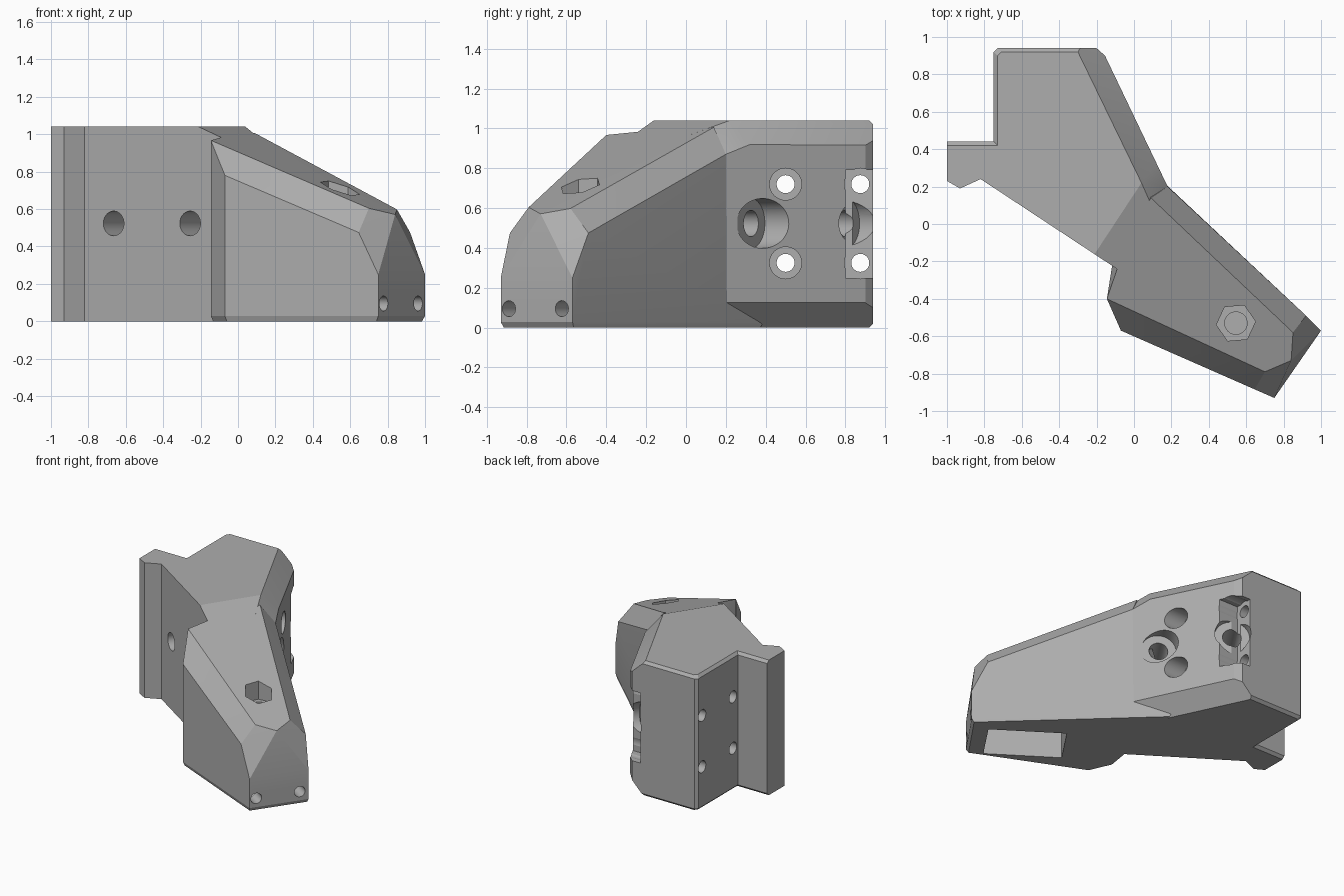
import bpy, bmesh, math
from mathutils import Vector

if "Cube" in bpy.data.objects:
    bpy.data.objects.remove(bpy.data.objects["Cube"])

grey = bpy.data.materials.new("plain grey")
grey.use_nodes = True
grey.diffuse_color = (0.42, 0.42, 0.42, 1)
grey.node_tree.nodes["Principled BSDF"].inputs["Base Color"].default_value = grey.diffuse_color

AXIS = Vector((0.83, -0.558, 0)).normalized()    # along the arm
CROSS = Vector((0.558, 0.83, 0)).normalized()    # across the arm
UP = Vector((0, 0, 1))


def make_object(name, bm):
    bmesh.ops.recalc_face_normals(bm, faces=bm.faces[:])
    mesh = bpy.data.meshes.new(name)
    bm.to_mesh(mesh)
    bm.free()
    mesh.materials.append(grey)
    ob = bpy.data.objects.new(name, mesh)
    bpy.context.collection.objects.link(ob)
    return ob


def hull(name, points):
    bm = bmesh.new()
    for p in points:
        bm.verts.new(p)
    res = bmesh.ops.convex_hull(bm, input=bm.verts[:])
    loose = [v for v in bm.verts if not v.link_faces]
    bmesh.ops.delete(bm, geom=loose, context='VERTS')
    bmesh.ops.dissolve_limit(bm, angle_limit=math.radians(1),
                             verts=bm.verts[:], edges=bm.edges[:])
    return make_object(name, bm)


def loft(bm, rings):
    rows = [[bm.verts.new(p) for p in ring] for ring in rings]
    n = len(rows[0])
    for a, b in zip(rows, rows[1:]):
        for i in range(n):
            j = (i + 1) % n
            bm.faces.new((a[i], a[j], b[j], b[i]))
    bm.faces.new(rows[0][::-1])
    bm.faces.new(rows[-1])
    bmesh.ops.recalc_face_normals(bm, faces=bm.faces[:])


def slice_off(bm, p, q, r, keep):
    # Remove everything beyond the plane through p, q, r, seen from keep
    p, q, r = Vector(p), Vector(q), Vector(r)
    normal = (q - p).cross(r - p).normalized()
    if normal.dot(Vector(keep) - p) > 0:
        normal.negate()
    res = bmesh.ops.bisect_plane(bm, geom=bm.verts[:] + bm.edges[:] + bm.faces[:],
                                 plane_co=p, plane_no=normal, dist=1e-5, clear_outer=True)
    edges = [e for e in bm.edges if e.is_boundary]
    if edges:
        bmesh.ops.holes_fill(bm, edges=edges, sides=0)
    bmesh.ops.recalc_face_normals(bm, faces=bm.faces[:])


def drill(start, end, radius, sides=40, turn=0.0):
    # Prism or cylinder cutter between two points
    start, end = Vector(start), Vector(end)
    bm = bmesh.new()
    bmesh.ops.create_cone(bm, cap_ends=True, segments=sides, radius1=radius,
                          radius2=radius, depth=(end - start).length)
    ob = make_object("cutter", bm)
    quat = UP.rotation_difference((end - start).normalized())
    for v in ob.data.vertices:
        c, s = math.cos(turn), math.sin(turn)
        x, y, z = v.co
        v.co = quat @ Vector((x * c - y * s, x * s + y * c, z)) + (start + end) / 2
    return ob


def block(center, u, v, half):
    a, b, c = half
    return hull("cutter", [Vector(center) + u * a * i + v * b * j + UP * c * k
                           for i in (-1, 1) for j in (-1, 1) for k in (-1, 1)])


def carve(ob, cutters):
    bpy.context.view_layer.objects.active = ob
    for cut in cutters:
        cut.hide_render = True
        mod = ob.modifiers.new("cut", 'BOOLEAN')
        mod.operation = 'DIFFERENCE'
        mod.solver = 'EXACT'
        mod.object = cut
        bpy.ops.object.modifier_apply(modifier=mod.name)
        bpy.data.objects.remove(cut)


# Mounting body with the side flange
TOP = 1.04
plan = [(-1, .44), (-.75, .44), (-.75, .92), (-.73, .94), (-.20, .94), (-.155, .90),
        (.18, .20), (.06, -.34), (-.82, .24), (-.93, .19), (-1, .23)]


def ring(z, inset):
    pts = []
    for x, y in plan:
        if y >= .44:
            y -= inset
            x += inset if x in (-.75, -.73) else 0
        pts.append((x, y, z))
    return pts


bm = bmesh.new()
loft(bm, [ring(0, .02), ring(.02, 0), ring(TOP - .02, 0), ring(TOP, .02)])
core = (-.3, .3, .5)
slice_off(bm, (-.30, .92, TOP), (.04, .22, TOP), (.18, .20, .92), core)      # top chamfer
slice_off(bm, (.18, .20, .125), (-.155, .90, .125), (.07, .17, 0), core)     # bottom chamfer
slice_off(bm, (.12, .33, .92), (.18, .20, .87), (.04, .22, TOP), core)       # chamfer transition
slice_off(bm, (.04, .22, TOP), (-.21, -.16, TOP), (.85, -.58, .60), core)    # sloping top
body = make_object("mounting_body", bm)

# Tapered arm with a faceted tip
foot = [(1, -.57), (.75, -.93), (-.07, -.57), (-.145, -.40), (-.09, -.24), (-.02, .39), (.18, .20)]
arm_points = [(x, y, .028) for x, y in foot]
arm_points += [(.35 + (x - .35) * .975, -.3 + (y + .3) * .975, 0) for x, y in foot]
arm_points += [(1, -.57, .25), (.75, -.93, .25), (.92, -.49, .475), (.645, -.884, .475),
               (.85, -.58, .598), (.84, -.73, .571), (.70, -.79, .604), (-.07, -.57, .78),
               (-.145, -.40, .967), (-.09, -.24, .983), (.09, .14, 1.006), (.18, .20, .87)]
arm = hull("arm", arm_points)

# Corner pocket, bolt holes with counterbores, and angled flange screws
cuts = [block((.03, 1.0, .52), Vector((1, 0, 0)), Vector((0, 1, 0)), (.30, .20, .27))]
for y, floor in ((.50, -.10), (.875, -.27)):
    for z in (.325, .72):
        cuts.append(drill((floor, y, z), (.5, y, z), .08))
        cuts.append(drill((-1.2, y, z), (.5, y, z), .045))
for x, y, seat in ((-.255, -.13, .55), (-.665, .138, .80)):
    base = Vector((x, y, .523))
    cuts.append(drill(base + CROSS * seat, base + CROSS * 1.3, .125))
    cuts.append(drill(base - CROSS * .2, base + CROSS * 1.2, .066))
carve(body, cuts)

# Nut pocket, underside slot and tip holes
cuts = [drill((.545, -.53, .61), (.545, -.53, 1), .105, 6, math.radians(35)),
        drill((.545, -.53, .40), (.545, -.53, .9), .06),
        block((.52, -.563, .1), AXIS, CROSS, (.275, .17, .2))]
for x, y in ((.78, -.89), (.965, -.625)):
    p = Vector((x, y, .095))
    cuts.append(drill(p - AXIS * .13, p + AXIS * .1, .04, 24))
carve(arm, cuts)

# Smooth the bores, keep the facets crisp
for ob in (body, arm):
    bpy.ops.object.select_all(action='DESELECT')
    ob.select_set(True)
    bpy.context.view_layer.objects.active = ob
    bpy.ops.object.shade_smooth_by_angle(angle=math.radians(20))
